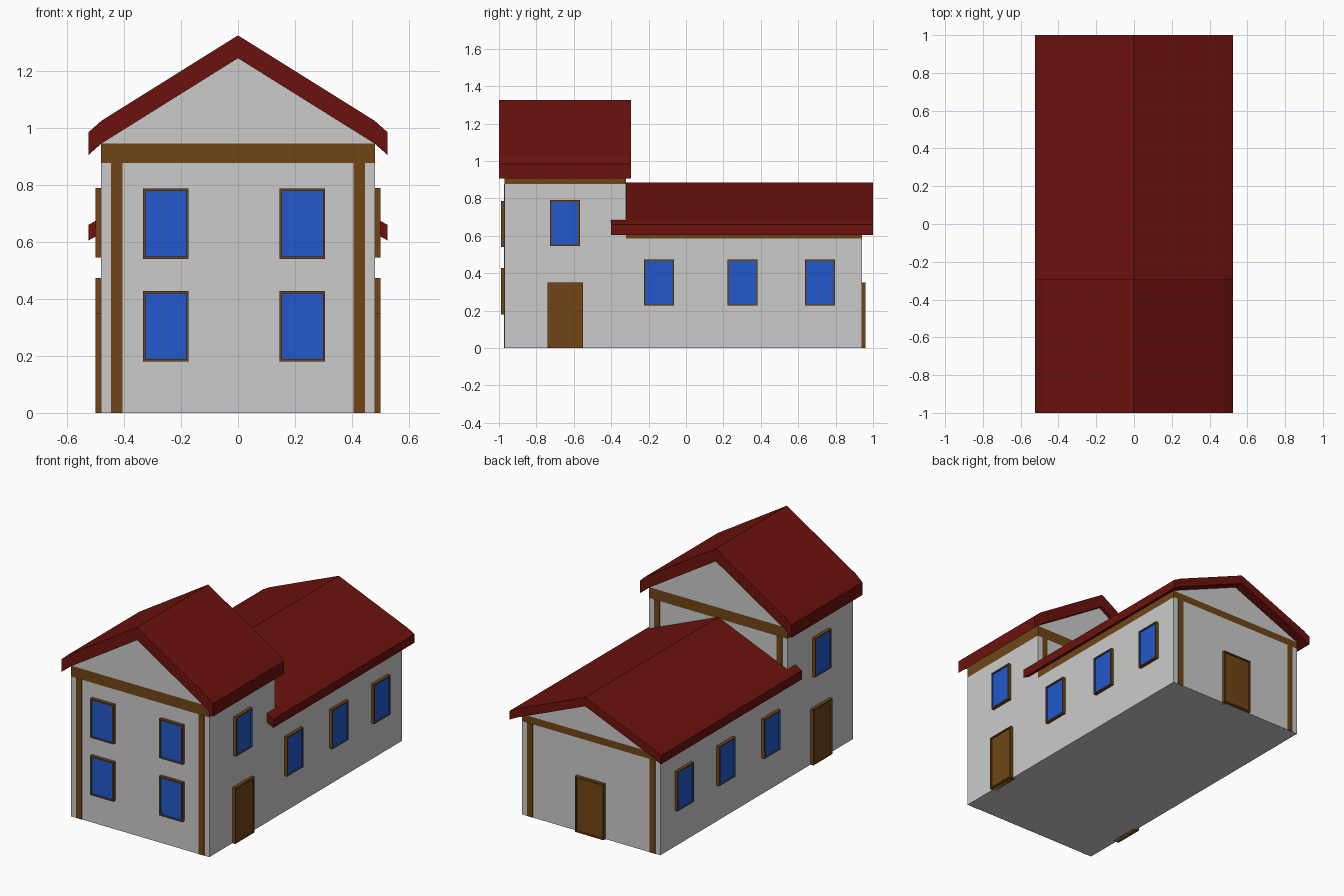
import bpy, bmesh
from math import pi
from mathutils import Matrix, Vector

if "Cube" in bpy.data.objects:
    bpy.data.objects.remove(bpy.data.objects["Cube"])


def material(name, color):
    m = bpy.data.materials.new(name)
    m.diffuse_color = (*color, 1)
    m.use_nodes = True
    m.node_tree.nodes["Principled BSDF"].inputs["Base Color"].default_value = m.diffuse_color
    return m


RED = material("roof_red", (0.15, 0.006, 0.004))
BROWN = material("timber_brown", (0.16, 0.06, 0.008))
BLUE = material("glass_blue", (0.016, 0.1, 0.6))


def finish(name, bm, mats=()):
    bmesh.ops.recalc_face_normals(bm, faces=bm.faces)
    mesh = bpy.data.meshes.new(name)
    bm.to_mesh(mesh)
    bm.free()
    for m in mats:
        mesh.materials.append(m)
    ob = bpy.data.objects.new(name, mesh)
    bpy.context.collection.objects.link(ob)
    return ob


def prism(name, profile, y0, y1, mats=()):
    """Extrude an xz profile from y0 to y1."""
    bm = bmesh.new()
    face = bm.faces.new([bm.verts.new((x, y0, z)) for x, z in profile])
    ext = bmesh.ops.extrude_face_region(bm, geom=[face])
    verts = [v for v in ext["geom"] if isinstance(v, bmesh.types.BMVert)]
    bmesh.ops.translate(bm, verts=verts, vec=(0, y1 - y0, 0))
    return finish(name, bm, mats)


def rect(x0, x1, z0, z1):
    return [(x0, z0), (x1, z0), (x1, z1), (x0, z1)]


def panel(name, along, wall, z0, z1, width, angle, inner):
    """Framed panel with a recessed centre; faces -y before turning by angle."""
    bm = bmesh.new()
    size = Matrix.Diagonal((width, 0.04, z1 - z0, 1))
    bmesh.ops.create_cube(bm, size=1, matrix=Matrix.Translation((along, -wall, (z0 + z1) / 2)) @ size)
    bm.normal_update()
    front = [f for f in bm.faces if f.normal.y < -0.9]
    bmesh.ops.inset_region(bm, faces=front, thickness=0.012)
    front[0].material_index = 1
    ext = bmesh.ops.extrude_face_region(bm, geom=front)
    bmesh.ops.delete(bm, geom=front, context='FACES_ONLY')
    verts = [v for v in ext["geom"] if isinstance(v, bmesh.types.BMVert)]
    bmesh.ops.translate(bm, verts=verts, vec=(0, 0.008, 0))
    bmesh.ops.rotate(bm, verts=bm.verts, cent=Vector(), matrix=Matrix.Rotation(angle, 3, 'Z'))
    return finish(name, bm, (BROWN, inner))


W, TIP = 0.48, 0.525  # half widths of walls and roof


def block(name, y0, y1, roof_y0, roof_y1, eave, beam, apex, thick, drop):
    # walls, timber band and gable
    prism(name + "_walls", rect(-W, W, 0, beam), y0, y1)
    prism(name + "_beam", rect(-W, W, beam, eave), y0, y1, [BROWN])
    prism(name + "_gable", [(-W, eave), (W, eave), (0, apex)], y0, y1)
    # folded roof slab with kinked eaves
    low = [(-TIP, eave - drop), (-W, eave), (0, apex), (W, eave), (TIP, eave - drop)]
    high = [(x, z + thick) for x, z in reversed(low)]
    prism(name + "_roof", low + high, roof_y0, roof_y1, [RED])
    # corner posts, almost flush with both end walls
    for s in (-1, 1):
        for end, y in (("front", y0), ("back", y1)):
            prism(f"{name}_{end}_post", rect(s * 0.405, s * 0.445, 0, beam), y - 0.002, y + 0.002, [BROWN])


block("tall_house", -0.97, -0.32, -1.0, -0.295, 0.945, 0.877, 1.245, 0.08, 0.04)
block("low_house", -0.32, 0.94, -0.40, 1.0, 0.63, 0.585, 0.83, 0.055, 0.025)

# front windows
for x in (-0.253, 0.226):
    for z in (0.18, 0.54):
        panel("front_window", x, 0.97, z, z + 0.247, 0.16, 0, BLUE)

# side windows and doors, the same on both sides
for s in (-1, 1):
    turn = s * pi / 2
    panel("side_upper_window", s * -0.648, W, 0.545, 0.79, 0.16, turn, BLUE)
    panel("side_door", s * -0.645, W, 0, 0.35, 0.19, turn, BROWN)
    for y in (-0.145, 0.302, 0.717):
        panel("side_lower_window", s * y, W, 0.226, 0.474, 0.16, turn, BLUE)

# back door
panel("back_door", 0, 0.94, 0, 0.35, 0.2, pi, BROWN)
